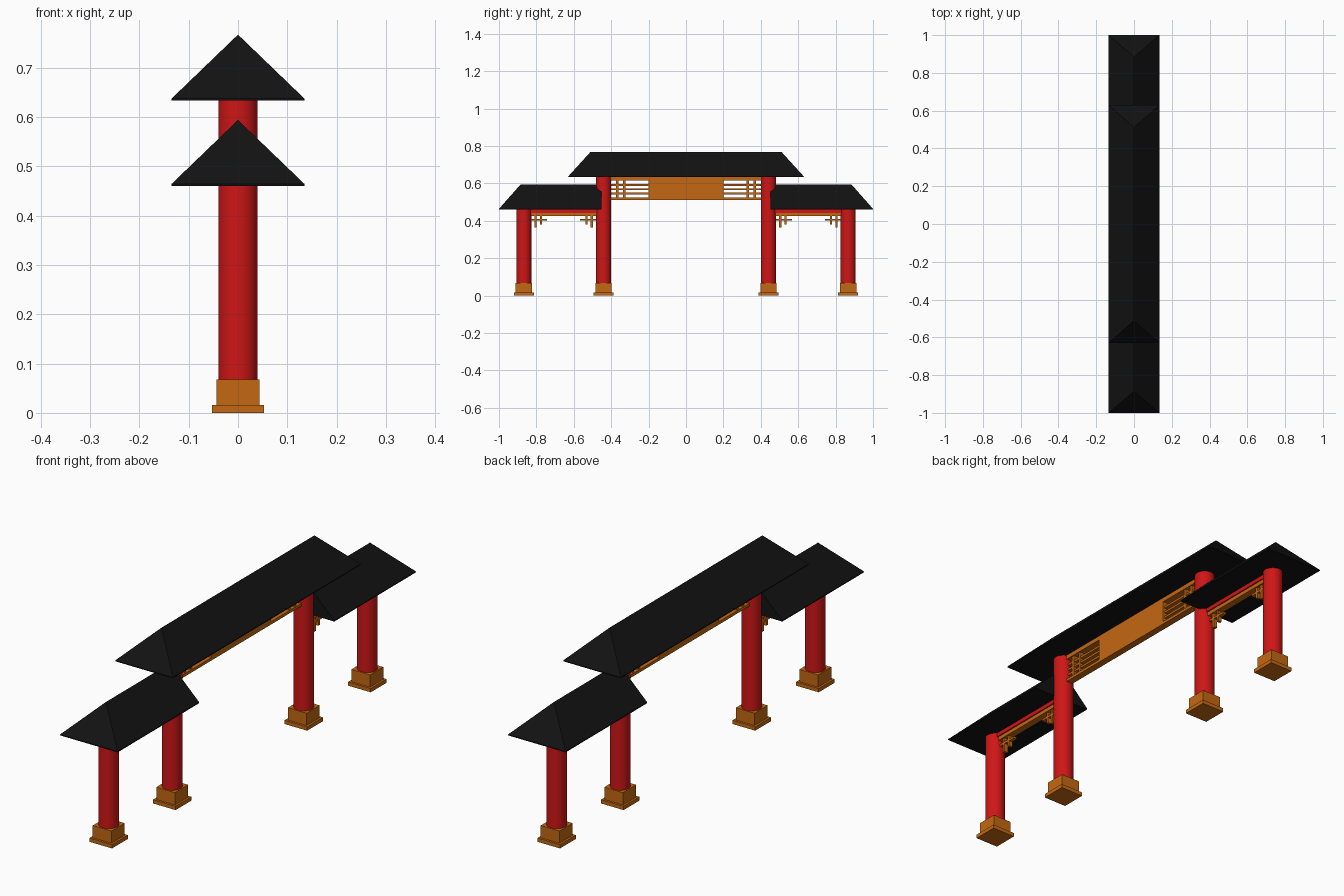
import bpy, bmesh, math

if "Cube" in bpy.data.objects:
    bpy.data.objects.remove(bpy.data.objects["Cube"])


def material(name, rgb):
    m = bpy.data.materials.new(name)
    m.diffuse_color = (*rgb, 1)
    m.use_nodes = True
    m.node_tree.nodes["Principled BSDF"].inputs["Base Color"].default_value = m.diffuse_color
    return m


RED = material("red_paint", (0.62, 0.008, 0.008))
ORANGE = material("orange_wood", (0.55, 0.14, 0.006))
BLACK = material("black_tile", (0.006, 0.006, 0.006))


def finish(bm, name, mat):
    bmesh.ops.recalc_face_normals(bm, faces=bm.faces)
    mesh = bpy.data.meshes.new(name)
    bm.to_mesh(mesh)
    bm.free()
    mesh.materials.append(mat)
    ob = bpy.data.objects.new(name, mesh)
    bpy.context.collection.objects.link(ob)
    return ob


def boxes(name, mat, items):
    """One object from boxes given as (half depth in x, y0, y1, z0, z1)."""
    bm = bmesh.new()
    for h, y0, y1, z0, z1 in items:
        vs = bmesh.ops.create_cube(bm, size=1)["verts"]
        for v in vs:
            v.co = (v.co.x * 2 * h, (y0 + y1) / 2 + v.co.y * abs(y1 - y0),
                    (z0 + z1) / 2 + v.co.z * (z1 - z0))
    return finish(bm, name, mat)


def roof(name, y0, y1, ridge0, ridge1, z, half=0.135, height=0.134, lip=0.004):
    """Ridged roof with a flat underside and a thin eave edge."""
    bm = bmesh.new()
    corners = [(-half, y0), (half, y0), (half, y1), (-half, y1)]
    low = [bm.verts.new((x, y, z)) for x, y in corners]
    eave = [bm.verts.new((x, y, z + lip)) for x, y in corners]
    a = bm.verts.new((0, ridge0, z + height))
    b = bm.verts.new((0, ridge1, z + height))
    bm.faces.new(low)
    for i in range(4):
        j = (i + 1) % 4
        bm.faces.new((low[i], low[j], eave[j], eave[i]))
    e = eave
    for f in ((e[0], e[1], a), (e[1], e[2], b, a), (e[2], e[3], b), (e[3], e[0], a, b)):
        bm.faces.new(f)
    return finish(bm, name, BLACK)


def pillar(name, y, top):
    bpy.ops.mesh.primitive_cylinder_add(vertices=32, radius=0.04, depth=top - 0.06,
                                        location=(0, y, (top + 0.06) / 2))
    ob = bpy.context.object
    ob.name = name
    ob.data.materials.append(RED)
    bpy.ops.object.shade_smooth_by_angle(angle=math.radians(40))
    # stepped plinth
    boxes(name + "_plinth", ORANGE, [(0.053, y - 0.053, y + 0.053, 0, 0.016),
                                     (0.044, y - 0.044, y + 0.044, 0.016, 0.068)])


OUTER, INNER = 0.867, 0.441
MID = (OUTER + INNER) / 2

# main roof and centre panel with its rails
roof("main_roof", -0.63, 0.63, -0.512, 0.512, 0.633)
boxes("centre_panel", ORANGE, [(0.015, -0.2, 0.2, 0.512, 0.633),
                               (0.015, -INNER, INNER, 0.615, 0.634),
                               (0.015, -INNER, INNER, 0.512, 0.524)])

for s, side in ((-1, "left"), (1, "right")):
    pillar(side + "_inner_pillar", s * INNER, 0.64)
    pillar(side + "_outer_pillar", s * OUTER, 0.47)
    roof(side + "_side_roof", s, s * 0.453, s * 0.885, s * 0.453, 0.46)

    # lattice beside the centre panel
    slats = [(0.008, s * 0.2, s * INNER, z - 0.0045, z + 0.0045)
             for z in (0.546, 0.569, 0.592)]
    bars = [(0.01, s * (y - 0.006), s * (y + 0.006), 0.52, 0.62)
            for y in (0.33, 0.368)]
    boxes(side + "_lattice", ORANGE, slats + bars)

    # beam under the side roof
    boxes(side + "_beam", RED, [(0.02, s * INNER, s * OUTER, 0.443, 0.465)])
    boxes(side + "_beam_trim", ORANGE, [(0.015, s * INNER, s * OUTER, 0.427, 0.443)])

    # hanging brackets, mirrored about the middle of the bay
    for d, end in ((-1, "inner"), (1, "outer")):
        def along(a):
            return s * (MID + d * a)
        boxes(f"{side}_{end}_bracket", ORANGE, [
            (0.008, along(0.088), along(0.2), 0.402, 0.411),
            (0.008, along(0.144), along(0.156), 0.365, 0.43),
            (0.008, along(0.116), along(0.127), 0.38, 0.43)])
